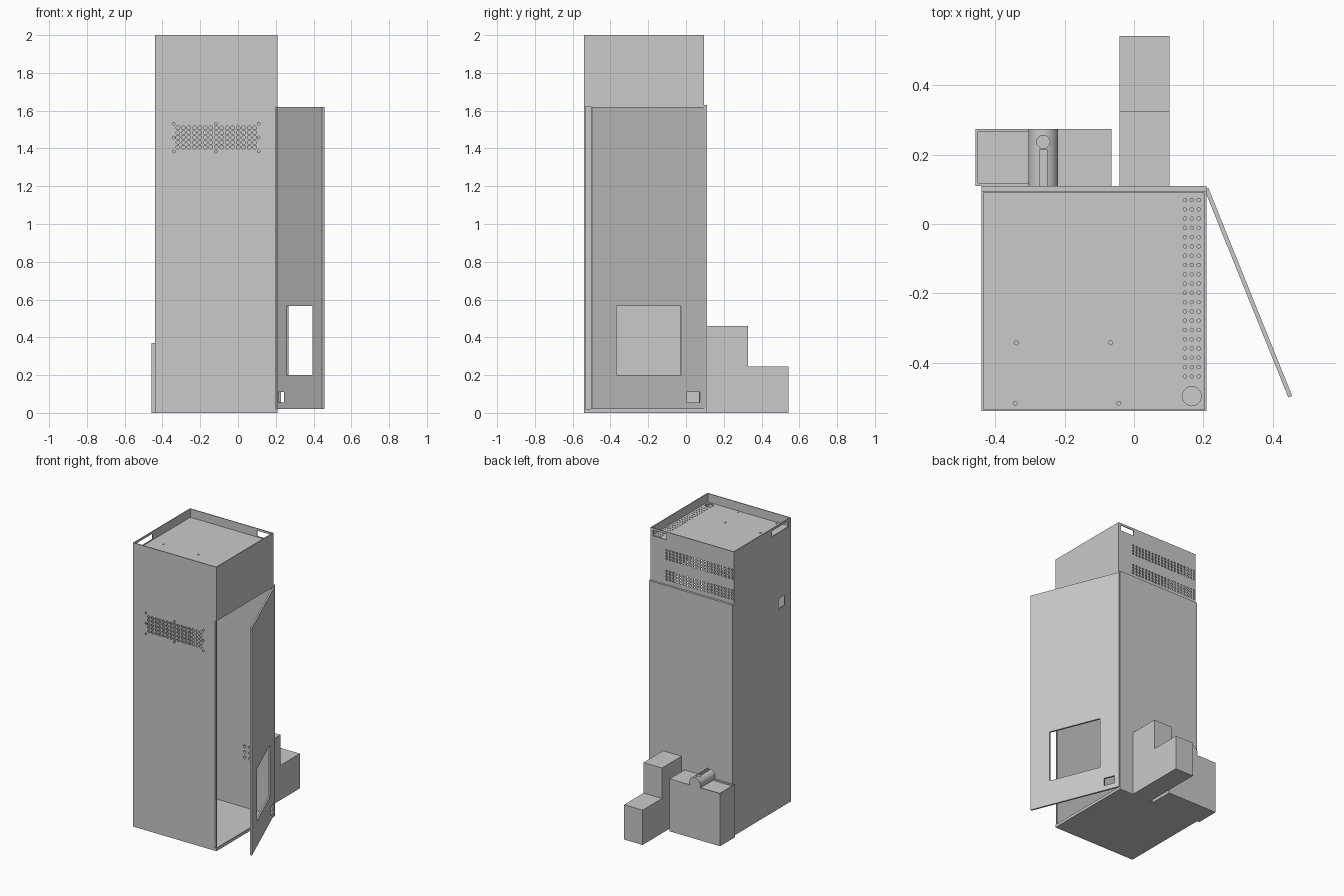
import bpy, bmesh, math
from mathutils import Matrix, Vector

cube = bpy.data.objects.get("Cube")
if cube:
    bpy.data.objects.remove(cube)

grey = bpy.data.materials.new("sheet_metal_grey")
grey.use_nodes = True
tone = (0.59, 0.59, 0.59, 1)
grey.diffuse_color = tone
grey.node_tree.nodes["Principled BSDF"].inputs["Base Color"].default_value = tone


def add_box(bm, x, y, z):
    """Box from (low, high) ranges."""
    size = Matrix.Diagonal((x[1] - x[0], y[1] - y[0], z[1] - z[0], 1))
    mid = Vector((sum(x) / 2, sum(y) / 2, sum(z) / 2))
    bmesh.ops.create_cube(bm, size=1, matrix=Matrix.Translation(mid) @ size)


def add_rod(bm, centre, radius, length, axis="Y", sides=12):
    turn = Matrix.Rotation(math.pi / 2, 4, "X") if axis == "Y" else Matrix()
    bmesh.ops.create_cone(bm, cap_ends=True, segments=sides, radius1=radius, radius2=radius,
                          depth=length, matrix=Matrix.Translation(centre) @ turn)


def finish(bm, name):
    mesh = bpy.data.meshes.new(name)
    bm.to_mesh(mesh)
    bm.free()
    obj = bpy.data.objects.new(name, mesh)
    bpy.context.collection.objects.link(obj)
    mesh.materials.append(grey)
    return obj


def box(name, x, y, z):
    bm = bmesh.new()
    add_box(bm, x, y, z)
    return finish(bm, name)


def cut(obj, boxes=(), rods=(), axis="Y", depth=0.1, sides=12):
    """Subtract separate boxes and (centre, radius) holes from a part."""
    bm = bmesh.new()
    for b in boxes:
        add_box(bm, *b)
    for centre, radius in rods:
        add_rod(bm, centre, radius, depth, axis, sides)
    cutter = finish(bm, "cutter")
    cutter.hide_render = True
    mod = obj.modifiers.new("openings", "BOOLEAN")
    mod.operation, mod.solver, mod.object = "DIFFERENCE", "EXACT", cutter
    bpy.context.view_layer.objects.active = obj
    bpy.ops.object.modifier_apply(modifier=mod.name)
    bpy.data.objects.remove(cutter)


# Cabinet extents
L, R, F, B, T = -0.44, 0.21, -0.54, 0.095, 2.0
W = 0.006
DOOR_LOW, DOOR_HIGH = 0.02, 1.62

# Front wall with ventilation grille, its screw holes and the door rebate
front = box("front_wall", (L, R), (F, F + W), (0, T))
holes = [((-0.318 + i * 0.029, F, 1.407 + j * 0.0255), 0.01)
         for i in range(15) for j in range(5)]
holes += [((x, F, z), 0.007) for x in (-0.34, -0.118, 0.109) for z in (1.384, 1.458, 1.531)
          if (x, z) != (-0.118, 1.458)]
cut(front, boxes=[((0.199, 0.3), (F - 0.05, F + 0.05), (DOOR_LOW, DOOR_HIGH))], rods=holes)

# Side wall with cable slot and square port
side = box("closed_side_wall", (L, L + W), (F + W, B - W), (0, T))
cut(side, boxes=[((L - 0.1, L + 0.1), (-0.51, -0.33), (1.945, 1.985)),
                 ((L - 0.1, L + 0.1), (-0.47, -0.40), (1.41, 1.48))])

# Doorway side
doorway = box("doorway_wall", (R - W, R), (F + W, B - W), (0, T))
cut(doorway, boxes=[((R - 0.1, R + 0.1), (F + W + 0.002, B - W - 0.002),
                     (DOOR_LOW, DOOR_HIGH))])

# Ports shared by the back wall and back cover
ports = [((-0.262, 0.1, 0.39), 0.036)]
ports += [((x, 0.1, z), 0.01) for x in (-0.01, 0.03) for z in (0.36, 0.40, 0.44)]

# Back wall with two perforated bands and cable slot
back = box("back_wall", (L, R), (B - W, B), (0, T))
holes = [((0.085 - i * 0.027, B, top - j * 0.02), 0.007)
         for top in (1.87, 1.725) for i in range(20) for j in range(4)]
cut(back, boxes=[((0.085, 0.19), (0, 0.2), (1.945, 1.985))], rods=holes + ports)

cover = box("back_cover", (L, R), (B, 0.11), (0, 1.63))
cut(cover, rods=ports)

# Floor and recessed top deck
box("floor", (L + W, R - W), (F + W, B - W), (0, 0.01))
deck = box("top_deck", (L + W, R - W), (F + W, B - W), (1.93, 1.94))
holes = [((x, -0.44 + i * 0.0268, 1.935), 0.005) for x in (0.147, 0.167, 0.187)
         for i in range(20)]
holes += [((0.167, -0.497, 1.935), 0.028)]
holes += [((x, y, 1.935), 0.006) for x, y in
          ((-0.34, -0.343), (-0.067, -0.343), (-0.343, -0.518), (-0.044, -0.518))]
cut(deck, rods=holes, axis="Z")

# Open door, built flat along x, then swung on its hinge
door = box("door", (0, 0.648), (-0.006, 0.006), (DOOR_LOW, DOOR_HIGH))
cut(door, boxes=[((0.14, 0.508), (-0.1, 0.1), (0.2, 0.565)),
                 ((0.032, 0.108), (-0.1, 0.1), (0.055, 0.11))])
door.matrix_world = Matrix.Translation((0.209, 0.102, 0)) @ Matrix.Rotation(
    math.atan2(-0.6, 0.242), 4, "Z")

# Stepped housing at the back
profile = [(0.11, 0), (0.543, 0), (0.543, 0.245), (0.327, 0.245), (0.327, 0.46), (0.11, 0.46)]
bm = bmesh.new()
face = bm.faces.new([bm.verts.new((-0.042, y, z)) for y, z in profile])
new = bmesh.ops.extrude_face_region(bm, geom=[face])["geom"]
bmesh.ops.translate(bm, vec=(0.144, 0, 0), verts=[v for v in new if isinstance(v, bmesh.types.BMVert)])
bmesh.ops.recalc_face_normals(bm, faces=bm.faces)
finish(bm, "stepped_housing")

# Rear box with a shallow lid recess
rear = box("rear_box", (-0.458, -0.065), (0.11, 0.275), (0, 0.37))
cut(rear, boxes=[((-0.45, -0.29), (0.118, 0.267), (0.36, 0.4))])

# Pipe lying across the rear box, with slot and round port
bm = bmesh.new()
add_rod(bm, (-0.262, 0.1925, 0.39), 0.043, 0.165, sides=48)
pipe = finish(bm, "pipe")
cut(pipe, boxes=[((-0.273, -0.251), (0.1, 0.215), (0.415, 0.5))],
    rods=[((-0.262, 0.237, 0.44), 0.019)], axis="Z", depth=0.06, sides=24)
bpy.ops.object.select_all(action="DESELECT")
pipe.select_set(True)
bpy.context.view_layer.objects.active = pipe
bpy.ops.object.shade_smooth_by_angle(angle=math.radians(30))
